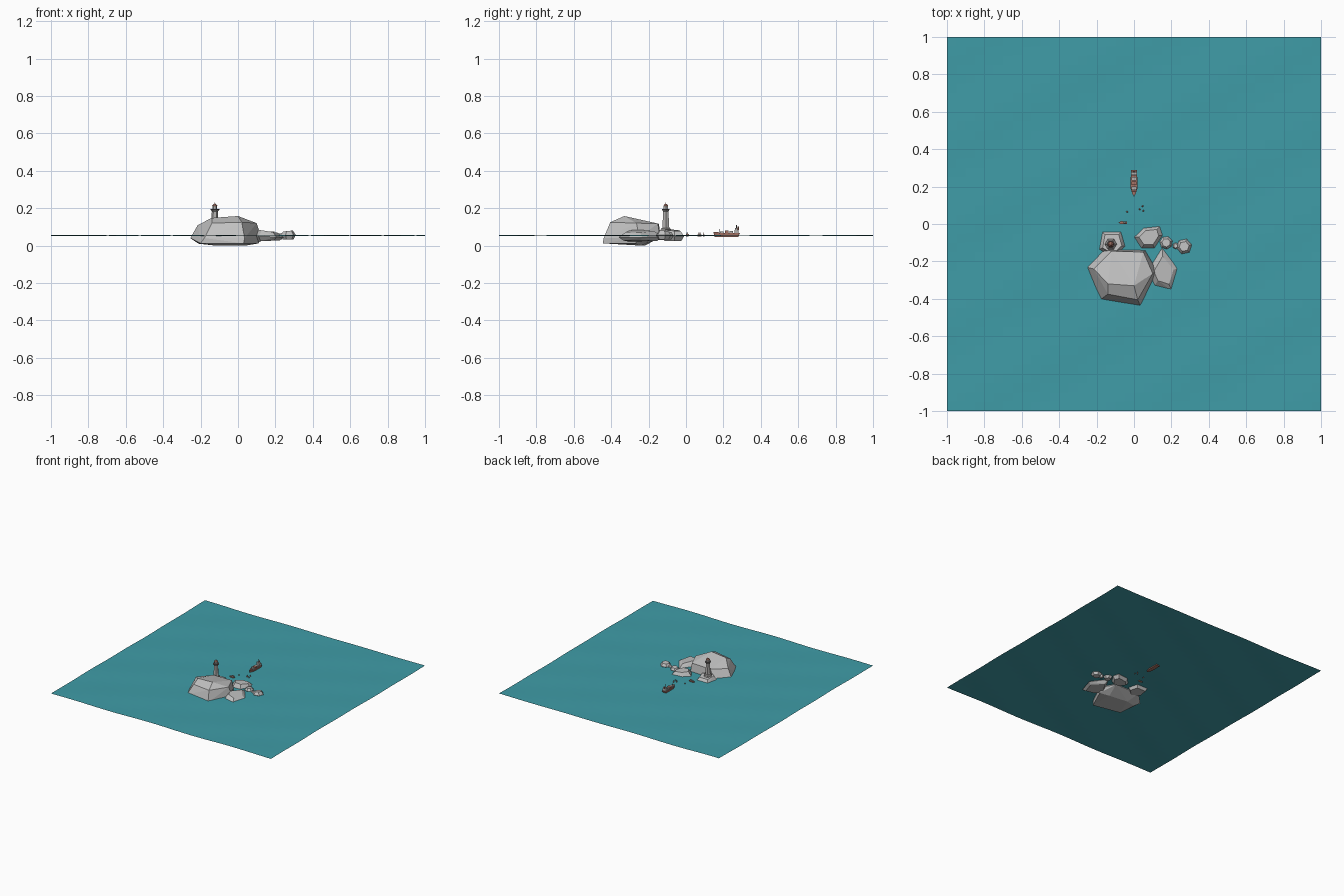
import bpy, bmesh, math
from mathutils import Vector

if "Cube" in bpy.data.objects:
    bpy.data.objects.remove(bpy.data.objects["Cube"])


def material(name, rgb):
    m = bpy.data.materials.new(name)
    m.diffuse_color = (*rgb, 1)
    m.use_nodes = True
    m.node_tree.nodes["Principled BSDF"].inputs["Base Color"].default_value = m.diffuse_color
    return m


SEA = material("sea teal", (0.05, 0.335, 0.39))
ROCK = material("rock grey", (0.53, 0.53, 0.53))
STONE = material("tower grey", (0.45, 0.44, 0.43))
RED = material("rust red", (0.38, 0.17, 0.13))
DARK = material("dark grey", (0.14, 0.13, 0.13))


def finish(name, bm, mat):
    bmesh.ops.recalc_face_normals(bm, faces=bm.faces)
    me = bpy.data.meshes.new(name)
    bm.to_mesh(me)
    bm.free()
    me.materials.append(mat)
    ob = bpy.data.objects.new(name, me)
    bpy.context.collection.objects.link(ob)
    return ob


def hull(name, pts, mat):
    """Faceted convex solid around a handful of points."""
    bm = bmesh.new()
    vs = [bm.verts.new(p) for p in pts]
    r = bmesh.ops.convex_hull(bm, input=vs)
    junk = {v for v in r["geom_interior"] + r["geom_unused"] if isinstance(v, bmesh.types.BMVert)}
    bmesh.ops.delete(bm, geom=list(junk), context="VERTS")
    bmesh.ops.dissolve_limit(bm, angle_limit=0.05, verts=bm.verts, edges=bm.edges)
    return finish(name, bm, mat)


def rings(outline, levels):
    """Repeat an outline at (scale, z, tilt in x, tilt in y)."""
    c = Vector((sum(p[0] for p in outline), sum(p[1] for p in outline))) / len(outline)
    out = []
    for s, z, tx, ty in levels:
        for p in outline:
            d = (Vector(p) - c) * s
            out.append((c.x + d.x, c.y + d.y, z + d.x * tx + d.y * ty))
    return out


def box(name, x, y, z0, sx, sy, sz, mat):
    bm = bmesh.new()
    bmesh.ops.create_cube(bm, size=1)
    for v in bm.verts:
        v.co = Vector((x + v.co.x * sx, y + v.co.y * sy, z0 + (v.co.z + 0.5) * sz))
    return finish(name, bm, mat)


def turned(name, x, y, profile, sides, mat):
    """Lathe a list of (radius, z) into a faceted solid."""
    bm = bmesh.new()
    loops = []
    for r, z in profile:
        loops.append([bm.verts.new((x + r * math.cos(2 * math.pi * i / sides),
                                    y + r * math.sin(2 * math.pi * i / sides), z)) for i in range(sides)])
    for a, b in zip(loops, loops[1:]):
        for i in range(sides):
            j = (i + 1) % sides
            bm.faces.new((a[i], a[j], b[j], b[i]))
    bm.faces.new(loops[0])
    bm.faces.new(loops[-1])
    return finish(name, bm, mat)


# Gently rippled sea sheet
bm = bmesh.new()
bmesh.ops.create_grid(bm, x_segments=40, y_segments=40, size=1)
for v in bm.verts:
    x, y = v.co.x, v.co.y
    v.co.z = 0.053 + 0.0018 * math.sin(9 * x + 4 * y) + 0.0012 * math.sin(13 * y - 7 * x + 1)
finish("sea", bm, SEA)

# Main island rock: lower ring, waist, shoulder and top ridge
hull("island_rock", [
    (-0.20, -0.40, 0.012), (0.03, -0.445, 0.012), (0.11, -0.27, 0.012), (-0.21, -0.25, 0.01),
    (-0.12, -0.22, 0.0), (0.04, -0.24, 0.0),
    (-0.16, -0.135, 0.045), (0.06, -0.14, 0.045), (0.125, -0.25, 0.045),
    (0.035, -0.44, 0.04), (-0.18, -0.405, 0.04), (-0.255, -0.23, 0.04),
    (-0.12, -0.145, 0.115), (0.05, -0.15, 0.118), (0.10, -0.265, 0.12),
    (0.02, -0.405, 0.125), (-0.14, -0.375, 0.12), (-0.215, -0.24, 0.11),
    (-0.14, -0.32, 0.148), (0.0, -0.33, 0.158)], ROCK)

# Smaller rocks around it
hull("long_rock", rings([(0.15, -0.12), (0.245, -0.235), (0.205, -0.36), (0.11, -0.33), (0.075, -0.25)],
                        [(0.75, 0.025, 0.05, 0), (1, 0.048, -0.05, 0), (0.62, 0.077, -0.15, 0)]), ROCK)
hull("back_rock", rings([(0.0, -0.07), (0.05, -0.02), (0.14, -0.01), (0.155, -0.06), (0.11, -0.13), (0.04, -0.13)],
                        [(0.75, 0.025, 0, 0), (1, 0.05, 0, 0), (0.68, 0.082, -0.06, -0.05)]), ROCK)


def ngon(x, y, r, n, turn):
    return [(x + r * math.cos(turn + i * 2 * math.pi / n), y + r * math.sin(turn + i * 2 * math.pi / n))
            for i in range(n)]


for name, x, y, r, n, turn, top in [("pebble_rock", 0.172, -0.1, 0.035, 7, 0.3, 0.073),
                                    ("tiny_rock", 0.223, -0.117, 0.018, 6, 0.5, 0.065),
                                    ("outer_rock", 0.268, -0.12, 0.042, 6, 0.2, 0.077)]:
    hull(name, rings(ngon(x, y, r, n, turn),
                     [(0.7, 0.033, 0, 0), (1, 0.056, 0, 0), (0.65, top, 0.1, -0.05)]), ROCK)

# Lighthouse footing and tower
hull("lighthouse_rock", rings([(-0.168, -0.042), (-0.07, -0.042), (-0.048, -0.12), (-0.11, -0.18), (-0.185, -0.135)],
                              [(0.8, 0.03, 0, 0), (1, 0.052, 0, 0), (0.75, 0.078, 0, -0.1)]), ROCK)
LX, LY = -0.124, -0.108
turned("lighthouse_base", LX, LY, [(0.033, 0.07), (0.031, 0.088), (0.024, 0.094)], 6, STONE)
turned("lighthouse_tower", LX, LY, [(0.022, 0.088), (0.016, 0.183), (0.023, 0.191)], 6, STONE)
turned("lighthouse_gallery", LX, LY, [(0.024, 0.19), (0.024, 0.196)], 6, DARK)
turned("lighthouse_lantern", LX, LY, [(0.013, 0.196), (0.013, 0.211)], 6, STONE)
turned("lighthouse_roof", LX, LY, [(0.017, 0.211), (0.006, 0.222), (0.002, 0.224), (0.001, 0.231)], 6, RED)

# Ship: pointed hull, cargo, bridge, funnel and mast
plan = [(-0.017, 0.288), (0.017, 0.288), (0.018, 0.19), (0.009, 0.162), (0, 0.148), (-0.009, 0.162), (-0.018, 0.19)]
hull("ship_hull", rings(plan, [(0.9, 0.046, 0, 0), (1, 0.067, 0, 0)]), RED)
hull("ship_bow", [(-0.012, 0.176, 0.066), (0.012, 0.176, 0.066), (0, 0.148, 0.066),
                  (-0.012, 0.174, 0.073), (0.012, 0.174, 0.073), (0, 0.145, 0.074)], RED)
for i, (y, h) in enumerate([(0.192, 0.01), (0.217, 0.014), (0.241, 0.012)]):
    box(f"cargo_{i + 1}", 0, y, 0.066, 0.026, 0.019, h, STONE if i != 1 else RED)
box("ship_cabin", 0, 0.27, 0.066, 0.03, 0.022, 0.018, STONE)
box("ship_bridge", 0, 0.269, 0.084, 0.034, 0.012, 0.009, STONE)
turned("ship_funnel", 0, 0.28, [(0.005, 0.083), (0.004, 0.102)], 6, RED)
turned("ship_mast", 0, 0.27, [(0.002, 0.09), (0.0012, 0.118)], 5, DARK)
turned("ship_foremast", 0, 0.18, [(0.0015, 0.066), (0.001, 0.09)], 5, DARK)

# Small boat near the rocks, lying along x
boat = [(-0.083, 0.007), (-0.07, 0.015), (-0.037, 0.014), (-0.037, 0.0), (-0.07, -0.001)]
hull("boat_hull", rings(boat, [(0.8, 0.048, 0, 0), (1, 0.062, 0, 0)]), RED)
box("boat_cabin", -0.05, 0.007, 0.062, 0.014, 0.009, 0.009, STONE)

# Marker buoys scattered between boat and ship
for i, (x, y) in enumerate([(-0.037, 0.065), (0.046, 0.095), (0.05, 0.07), (0.03, 0.078)]):
    turned(f"buoy_{i + 1}", x, y, [(0.005, 0.049), (0.005, 0.058), (0.0015, 0.061), (0.001, 0.07)], 6, RED)
